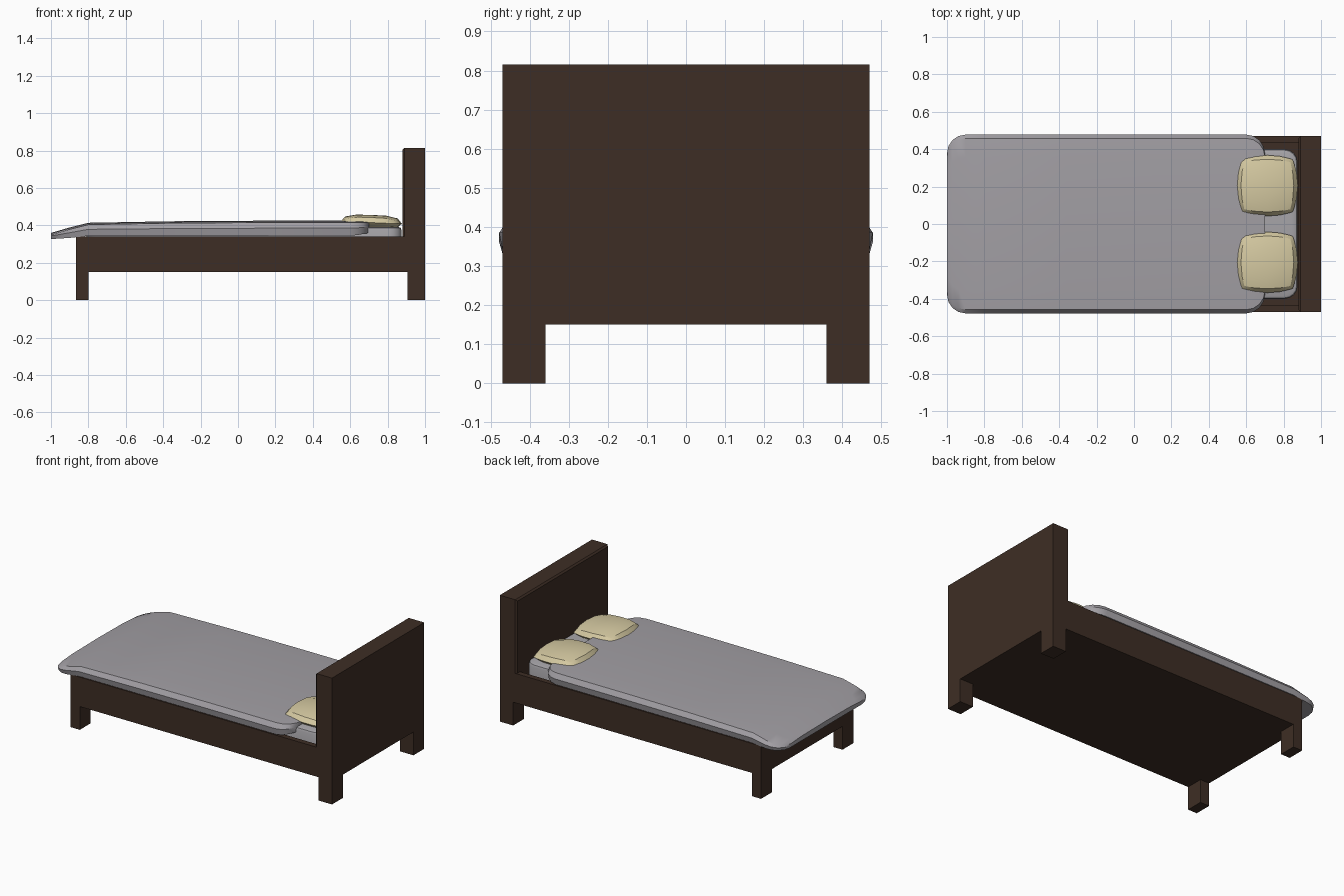
import bpy, bmesh, math
from mathutils import Vector

if "Cube" in bpy.data.objects:
    bpy.data.objects.remove(bpy.data.objects["Cube"])


def material(name, rgb):
    m = bpy.data.materials.new(name)
    m.diffuse_color = (*rgb, 1)
    m.use_nodes = True
    m.node_tree.nodes["Principled BSDF"].inputs["Base Color"].default_value = m.diffuse_color
    return m


WOOD = material("dark wood", (0.048, 0.027, 0.018))
BLANKET = material("grey blanket", (0.36, 0.345, 0.37))
SHEET = material("grey mattress", (0.38, 0.37, 0.39))
PILLOW = material("cream pillow", (0.67, 0.59, 0.36))


def finish(bm, name, mat, smooth=None):
    bmesh.ops.recalc_face_normals(bm, faces=bm.faces)
    me = bpy.data.meshes.new(name)
    bm.to_mesh(me)
    bm.free()
    me.materials.append(mat)
    ob = bpy.data.objects.new(name, me)
    bpy.context.collection.objects.link(ob)
    if smooth:
        bpy.ops.object.select_all(action='DESELECT')
        ob.select_set(True)
        bpy.context.view_layer.objects.active = ob
        bpy.ops.object.shade_smooth_by_angle(angle=math.radians(smooth))
    return ob


def box(lo, hi):
    bm = bmesh.new()
    bmesh.ops.create_cube(bm, size=1)
    lo, hi = Vector(lo), Vector(hi)
    for v in bm.verts:
        v.co = (lo + hi) / 2 + v.co * (hi - lo)
    return bm


def lerp(x, pts):
    for (x0, y0), (x1, y1) in zip(pts, pts[1:]):
        if x <= x1:
            return y0 + (y1 - y0) * (x - x0) / (x1 - x0)
    return pts[-1][1]


# Bed frame: a box with a recess for the mattress
bm = box((-0.865, -0.47, 0.15), (0.89, 0.47, 0.34))
top = max(bm.faces, key=lambda f: f.calc_center_median().z)
bmesh.ops.inset_region(bm, faces=[top], thickness=0.05)
for v in top.verts:
    if v.co.x > 0:
        v.co.x = 0.885
floor = bmesh.ops.extrude_discrete_faces(bm, faces=[top])["faces"][0]
bmesh.ops.translate(bm, verts=floor.verts, vec=(0, 0, -0.09))
finish(bm, "bed_frame", WOOD)

# Headboard with softened front edges
bm = box((0.88, -0.47, 0.15), (1.0, 0.47, 0.815))
edges = [e for e in bm.edges
         if all(v.co.x < 0.9 for v in e.verts)
         and not all(v.co.z < 0.2 for v in e.verts)]
bmesh.ops.bevel(bm, geom=edges, offset=0.01, segments=1, affect='EDGES')
finish(bm, "headboard", WOOD)

# Legs
for side, s in (("front", -1), ("back", 1)):
    y0, y1 = sorted((s * 0.36, s * 0.47))
    finish(box((-0.865, y0, 0), (-0.80, y1, 0.15)), f"{side}_foot_leg", WOOD)
    finish(box((0.905, y0, 0), (1.0, y1, 0.15)), f"{side}_head_leg", WOOD)

# Mattress with rounded corners and top edge
bm = box((-0.81, -0.40, 0.25), (0.875, 0.40, 0.392))
bmesh.ops.bevel(bm, geom=[e for e in bm.edges if abs(e.verts[0].co.z - e.verts[1].co.z) > 0.05],
                offset=0.07, segments=4, profile=0.5, affect='EDGES')
bmesh.ops.bevel(bm, geom=[e for e in bm.edges if all(v.co.z > 0.39 for v in e.verts)],
                offset=0.018, segments=2, profile=0.5, affect='EDGES')
finish(bm, "mattress", SHEET, 40)

# Blanket: cross-sections lofted along x, with rounded plan corners
R, X0, X1, W = 0.10, -1.0, 0.70, 0.478
arc = [R * (1 - math.cos(math.radians(a))) for a in (0, 22.5, 45, 67.5, 90)]
stations = [X0 + d for d in arc] + [-0.8, -0.36, 0.1] + [X1 - d for d in reversed(arc)]
TOP = [(-1, 0.36), (-0.9, 0.389), (-0.8, 0.414), (-0.2, 0.425), (0.7, 0.425)]
BOTTOM = [(-1, 0.327), (-0.87, 0.335), (-0.8, 0.344), (0.62, 0.345), (0.7, 0.36)]
bm = bmesh.new()
rings = []
for x in stations:
    d = max(0, R - min(x - X0, X1 - x))
    w = W - R + math.sqrt(max(0, R * R - d * d))
    t, b = lerp(x, TOP), lerp(x, BOTTOM)
    half = [(w - 0.008, b), (w, b + 0.5 * (t - b)), (w - 0.02, t - 0.01), (w - 0.12, t - 0.003)]
    prof = half + [(0, t)] + [(-y, z) for y, z in reversed(half)]
    rings.append([bm.verts.new((x, y, z)) for y, z in prof])
for a, b in zip(rings, rings[1:]):
    for i in range(len(a)):
        j = (i + 1) % len(a)
        bm.faces.new((a[i], a[j], b[j], b[i]))
bm.faces.new(rings[0])
bm.faces.new(rings[-1])
finish(bm, "blanket", BLANKET, 30)

# Pillows: two domed grids joined at the seam
for side, cy in (("front", -0.205), ("back", 0.205)):
    bm = bmesh.new()
    for h in (0.041, -0.032):
        made = bmesh.ops.create_grid(bm, x_segments=6, y_segments=6, size=1)["verts"]
        for v in made:
            u, w = (math.sin(c * math.pi / 2) for c in v.co.xy)
            dome = math.sqrt(max(0, (1 - u ** 4) * (1 - w ** 4)))
            v.co = (0.713 + 0.163 * u * (1 - 0.17 * w * w),
                    cy + 0.163 * w * (1 - 0.14 * u * u),
                    0.415 - 0.006 * u + h * dome)
    bmesh.ops.remove_doubles(bm, verts=bm.verts, dist=0.0005)
    finish(bm, f"{side}_pillow", PILLOW, 35)
